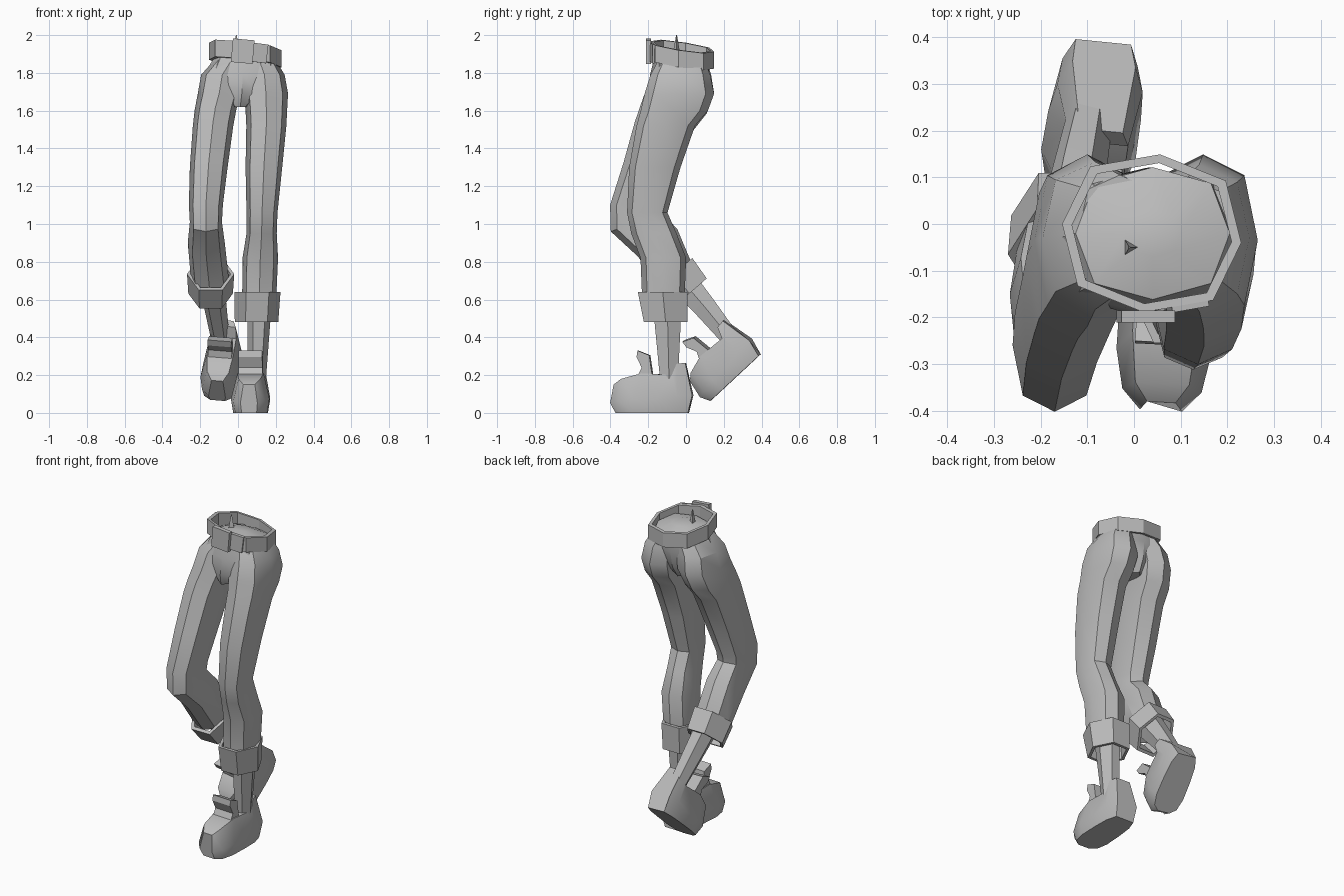
import bpy, bmesh, math
from mathutils import Matrix, Vector

cube = bpy.data.objects.get("Cube")
if cube:
    bpy.data.objects.remove(cube, do_unlink=True)

grey = bpy.data.materials.new("plain_grey")
grey.use_nodes = True
COLOUR = (0.5, 0.5, 0.5, 1)
grey.diffuse_color = COLOUR
grey.node_tree.nodes["Principled BSDF"].inputs["Base Color"].default_value = COLOUR


def ring(x, y, z, rx, ry, tilt=0, sides=8, grow=1.0):
    """Elliptical cross-section, tilted about the x axis; odd corners are fuller."""
    t = math.radians(tilt)
    pts = []
    for i in range(sides):
        a = math.tau * i / sides
        k = grow * (1.07 if i % 2 and sides == 8 else 1)
        u, v = rx * k * math.cos(a), ry * k * math.sin(a)
        pts.append(Vector((x + u, y + v * math.cos(t), z + v * math.sin(t))))
    return pts


def loft(name, sections, closed=False, smooth=30):
    """Skin a list of cross-sections; closed joins the last to the first."""
    bm = bmesh.new()
    rows = [[bm.verts.new(p) for p in s] for s in sections]
    pairs = list(zip(rows, rows[1:]))
    if closed:
        pairs.append((rows[-1], rows[0]))
    else:
        bm.faces.new(rows[0])
        bm.faces.new(rows[-1])
    for a, b in pairs:
        for i in range(len(a)):
            j = (i + 1) % len(a)
            bm.faces.new((a[i], a[j], b[j], b[i]))
    bmesh.ops.recalc_face_normals(bm, faces=bm.faces)
    mesh = bpy.data.meshes.new(name)
    bm.to_mesh(mesh)
    bm.free()
    mesh.materials.append(grey)
    obj = bpy.data.objects.new(name, mesh)
    bpy.context.collection.objects.link(obj)
    bpy.ops.object.select_all(action='DESELECT')
    obj.select_set(True)
    bpy.context.view_layer.objects.active = obj
    bpy.ops.object.shade_smooth_by_angle(angle=math.radians(smooth))
    return obj


def band(name, top, bottom, sides, inner):
    """Hollow band with wall thickness between two rings."""
    loft(name, [ring(*top, sides=sides), ring(*bottom, sides=sides),
                ring(*bottom, sides=sides, grow=inner),
                ring(*top, sides=sides, grow=inner)], closed=True, smooth=20)


# Hips
loft("pelvis", [ring(*r) for r in (
    (0.04, -0.02, 1.92, 0.06, 0.05, -8),
    (0.04, -0.02, 1.885, 0.165, 0.143, -8),
    (0.025, -0.035, 1.79, 0.205, 0.155),
    (0.02, -0.05, 1.69, 0.11, 0.155),
    (0.012, -0.06, 1.62, 0.035, 0.125))])

# Legs, from hip to cuff
loft("left_trouser_leg", [ring(*r) for r in (
    (0.115, -0.025, 1.86, 0.09, 0.125),
    (0.14, -0.03, 1.79, 0.107, 0.158),
    (0.148, -0.035, 1.69, 0.117, 0.184),
    (0.15, -0.062, 1.6, 0.11, 0.178),
    (0.15, -0.107, 1.52, 0.106, 0.155),
    (0.137, -0.165, 1.3, 0.097, 0.136),
    (0.127, -0.205, 1.06, 0.082, 0.107),
    (0.125, -0.17, 0.95, 0.08, 0.12),
    (0.118, -0.12, 0.82, 0.094, 0.121),
    (0.112, -0.12, 0.6, 0.09, 0.112))])
loft("right_trouser_leg", [ring(*r) for r in (
    (-0.03, -0.02, 1.875, 0.09, 0.125),
    (-0.083, -0.025, 1.79, 0.112, 0.158),
    (-0.1, -0.035, 1.69, 0.113, 0.184),
    (-0.12, -0.068, 1.6, 0.11, 0.178, -5),
    (-0.132, -0.115, 1.52, 0.107, 0.157, -8),
    (-0.155, -0.19, 1.3, 0.1, 0.143, -10),
    (-0.17, -0.26, 1.1, 0.09, 0.142),
    (-0.17, -0.262, 1.01, 0.085, 0.145, 20),
    (-0.168, -0.15, 0.9, 0.098, 0.127, 35),
    (-0.15, -0.05, 0.72, 0.1, 0.107, 41))])

# Turned-up cuffs
band("left_cuff", (0.103, -0.123, 0.64, 0.122, 0.152), (0.098, -0.108, 0.48, 0.115, 0.133), 6, 0.85)
band("right_cuff", (-0.145, -0.065, 0.735, 0.125, 0.15, 41),
     (-0.145, 0.018, 0.632, 0.118, 0.14, 41), 6, 0.85)

# Ankles
loft("left_ankle", [ring(*r, sides=6) for r in (
    (0.115, -0.1, 0.6, 0.065, 0.09), (0.1, -0.09, 0.18, 0.048, 0.055))])
loft("right_ankle", [ring(*r, sides=6) for r in (
    (-0.14, -0.02, 0.7, 0.065, 0.085, 41), (-0.12, 0.1, 0.56, 0.06, 0.07, 41),
    (-0.095, 0.23, 0.4, 0.05, 0.055, 41))])


def shoe(side, place):
    """Shoe with its heel at the origin and toe along -y, moved by a matrix."""
    parts = []
    # sole y, middle y, upper y, half width, height
    for yb, ym, yt, w, h in ((-0.015, 0.008, -0.03, 0.068, 0.265),
                             (-0.08, -0.07, -0.075, 0.092, 0.26),
                             (-0.18, -0.18, -0.1, 0.1, 0.2),
                             (-0.3, -0.3, -0.26, 0.102, 0.21),
                             (-0.37, -0.385, -0.37, 0.085, 0.18),
                             (-0.4, -0.428, -0.41, 0.045, 0.15)):
        half = [(0.88 * w, yb, 0), (w, ym, 0.35 * h), (0.68 * w, yt, h)]
        loop = half + [(-x, y, z) for x, y, z in reversed(half)]
        parts.append([place @ Vector(p) for p in loop])
    loft(side + "_shoe", parts, smooth=35)
    tongue = ((-0.2, 0.17), (-0.29, 0.18), (-0.26, 0.24),
              (-0.287, 0.295), (-0.282, 0.33), (-0.22, 0.305))
    loft(side + "_shoe_tongue",
         [[place @ Vector((x, y, z)) for y, z in tongue] for x in (-0.063, 0.063)])


shoe("left", Matrix.Translation((0.08, 0.028, 0)) @ Matrix.Rotation(math.radians(-3), 4, 'Z'))
across = Vector((1, -0.1, -0.08)).normalized()
along = Vector((0.12, 0.73, 0.68)).normalized()
frame = Matrix((across, along * 0.92, across.cross(along))).transposed().to_4x4()
shoe("right", Matrix.Translation((-0.064, 0.4, 0.315)) @ frame)


# Belt, turned a little and sloping down to the left and to the back
def belt_ring(dz, grow):
    turn = Matrix.Rotation(math.radians(-6), 3, 'Z')
    pts = [turn @ p for p in ring(0, 0, 0, 0.193, 0.17, grow=grow)]
    return [Vector((p.x + 0.038, p.y - 0.02, 1.895 + dz - 0.12 * p.x - 0.15 * p.y))
            for p in pts]


loft("belt", [belt_ring(0.045, 1), belt_ring(-0.045, 1),
              belt_ring(-0.045, 0.89), belt_ring(0.045, 0.89)], closed=True, smooth=20)


# Buckle and loose belt end
def plate(name, place, size, turn):
    box = [[Vector((sx * size[0] / 2, y, sz * size[2] / 2))
            for sx, sz in ((-1, -1), (1, -1), (1, 1), (-1, 1))]
           for y in (-size[1] / 2, size[1] / 2)]
    obj = loft(name, box)
    obj.location = place
    obj.rotation_euler = [math.radians(t) for t in turn]


plate("buckle", (0.025, -0.198, 1.915), (0.115, 0.026, 0.125), (0, 5, 0))
plate("belt_end", (0.115, -0.178, 1.905), (0.08, 0.012, 0.1), (0, 7, 10))

# Small raised fold inside the waist
loft("waist_fold", [ring(-0.01, -0.05, z, r, r, sides=3) for z, r in ((1.9, 0.022), (2.0, 0.003))])
